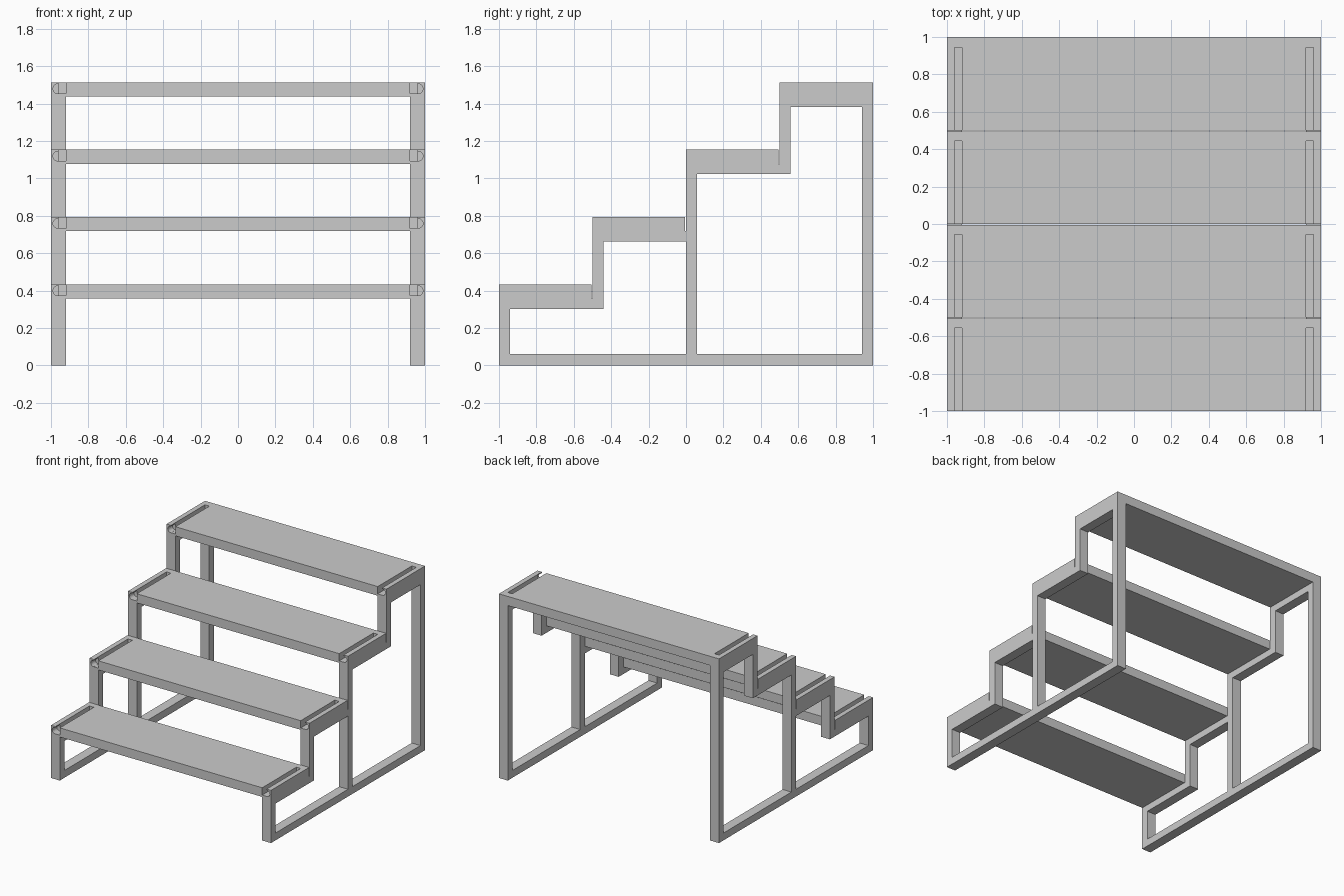
import bpy, bmesh, math

if "Cube" in bpy.data.objects:
    bpy.data.objects.remove(bpy.data.objects["Cube"])

RISE, RUN, THICK, GAP = 0.36, 0.5, 0.075, 0.006
FIRST = 0.433


def prism(name, pts, offset):
    """Closed prism from 3D points swept along offset."""
    bm = bmesh.new()
    face = bm.faces.new([bm.verts.new(p) for p in pts])
    res = bmesh.ops.extrude_face_region(bm, geom=[face], use_keep_orig=True)
    verts = [v for v in res["geom"] if isinstance(v, bmesh.types.BMVert)]
    bmesh.ops.translate(bm, verts=verts, vec=offset)
    bmesh.ops.recalc_face_normals(bm, faces=bm.faces[:])
    me = bpy.data.meshes.new(name)
    bm.to_mesh(me)
    bm.free()
    ob = bpy.data.objects.new(name, me)
    bpy.context.collection.objects.link(ob)
    return ob


def side_prism(name, yz, x0, x1):
    return prism(name, [(x0, y, z) for y, z in yz], (x1 - x0, 0, 0))


def front_prism(name, xz, y0, y1):
    return prism(name, [(x, y0, z) for x, z in xz], (0, y1 - y0, 0))


# Side frame: stepped silhouette with a thin slit behind each tread
outline = [(-1, 0)]
for i in range(4):
    y, z = -1 + i * RUN, FIRST + i * RISE
    outline.append((y, z))
    if i < 3:
        e = y + RUN
        outline += [(e - GAP, z), (e - GAP, z - THICK), (e, z - THICK)]
outline += [(1, FIRST + 3 * RISE), (1, 0)]
frame = side_prism("side_frames", outline, 0.92, 1.0)

# Openings between the tubes
cutters = []
for y0, y1, z0 in ((-0.94, 0.0, 0.302), (0.06, 0.94, 1.022)):
    ym = y0 + RUN
    hole = [(y0, 0.06), (y0, z0), (ym, z0), (ym, z0 + RISE),
            (y1, z0 + RISE), (y1, 0.06)]
    cutters.append(side_prism("opening_cutter", hole, 0.85, 1.07))

# Groove along the top of each beam with a round bore at its front end
for i in range(4):
    y, z = -1 + i * RUN, FIRST + i * RISE
    slot = [(0.90, z + 0.02), (0.96, z + 0.02), (0.96, z - 0.06), (0.90, z - 0.06)]
    cutters.append(front_prism("slot_cutter", slot, y - 0.02, y + 0.443))
    ring = [(0.963 + 0.026 * math.cos(a * math.tau / 20),
             z - 0.034 + 0.026 * math.sin(a * math.tau / 20)) for a in range(20)]
    cutters.append(front_prism("bore_cutter", ring, y - 0.02, y + 0.06))

bpy.context.view_layer.objects.active = frame
for c in cutters:
    m = frame.modifiers.new("cut", "BOOLEAN")
    m.operation, m.solver, m.object = "DIFFERENCE", "EXACT", c
    bpy.ops.object.modifier_apply(modifier=m.name)
    bpy.data.objects.remove(c)

# Second frame on the other side
m = frame.modifiers.new("mirror", "MIRROR")
m.use_axis[0] = True
bpy.ops.object.modifier_apply(modifier=m.name)

# Treads
for i in range(4):
    y, z = -1 + i * RUN, FIRST + i * RISE
    back = y + RUN - (GAP if i < 3 else 0)
    rect = [(y, z - THICK), (y, z), (back, z), (back, z - THICK)]
    side_prism(f"tread_{i + 1}", rect, -0.92, 0.92)
